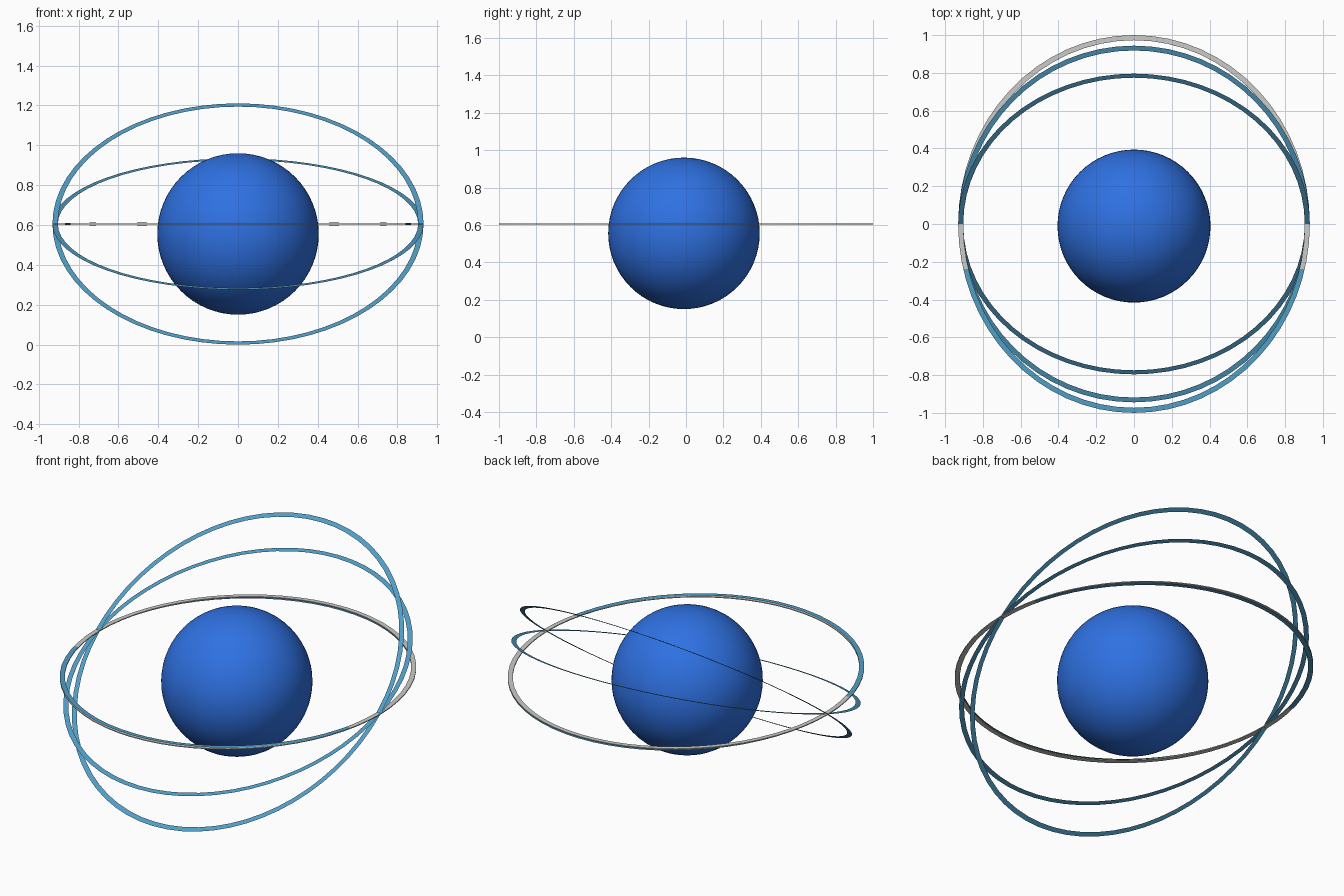
import bpy, bmesh, math

if "Cube" in bpy.data.objects:
    bpy.data.objects.remove(bpy.data.objects["Cube"])


def material(name, rgb):
    m = bpy.data.materials.new(name)
    m.diffuse_color = (*rgb, 1)
    m.use_nodes = True
    m.node_tree.nodes["Principled BSDF"].inputs["Base Color"].default_value = m.diffuse_color
    return m


BLUE = material("deep blue", (0.028, 0.165, 0.76))
TEAL = material("ring blue", (0.085, 0.34, 0.56))
GREY = material("light grey", (0.60, 0.60, 0.58))

CENTRE_Z = 0.605
SEGMENTS = 64


def add_object(name, bm, mat):
    mesh = bpy.data.meshes.new(name)
    bm.to_mesh(mesh)
    bm.free()
    mesh.materials.append(mat)
    ob = bpy.data.objects.new(name, mesh)
    bpy.context.collection.objects.link(ob)
    return ob


def orbit_ring(name, mat, tilt, thickness=0.0, width=0.027, rx=0.931, ry=1.0):
    """Flat elliptical band, tilted about the x axis."""
    bm = bmesh.new()
    loops = []
    for inset in (0, width):
        loops.append([bm.verts.new(((rx - inset) * math.cos(a), (ry - inset) * math.sin(a), 0))
                      for a in (2 * math.pi * i / SEGMENTS for i in range(SEGMENTS))])
    outer, inner = loops
    for i in range(SEGMENTS):
        j = (i + 1) % SEGMENTS
        bm.faces.new((outer[i], outer[j], inner[j], inner[i]))
    ob = add_object(name, bm, mat)
    ob.location.z = CENTRE_Z
    ob.rotation_euler.x = math.radians(tilt)
    if thickness:
        mod = ob.modifiers.new("thickness", "SOLIDIFY")
        mod.thickness = thickness
        mod.offset = 0
    return ob


# central globe, sitting slightly below the ring centre
bm = bmesh.new()
bmesh.ops.create_uvsphere(bm, u_segments=64, v_segments=32, radius=0.405)
for f in bm.faces:
    f.smooth = True
globe = add_object("globe", bm, BLUE)
globe.location = (0, -0.011, 0.555)

# three blue rings fanning about the x axis, plus the level grey one
orbit_ring("steep_ring", TEAL, 37.25)
orbit_ring("middle_ring", TEAL, 19.25)
orbit_ring("low_ring", TEAL, -0.6)
orbit_ring("level_grey_ring", GREY, 0.0, thickness=0.005)
